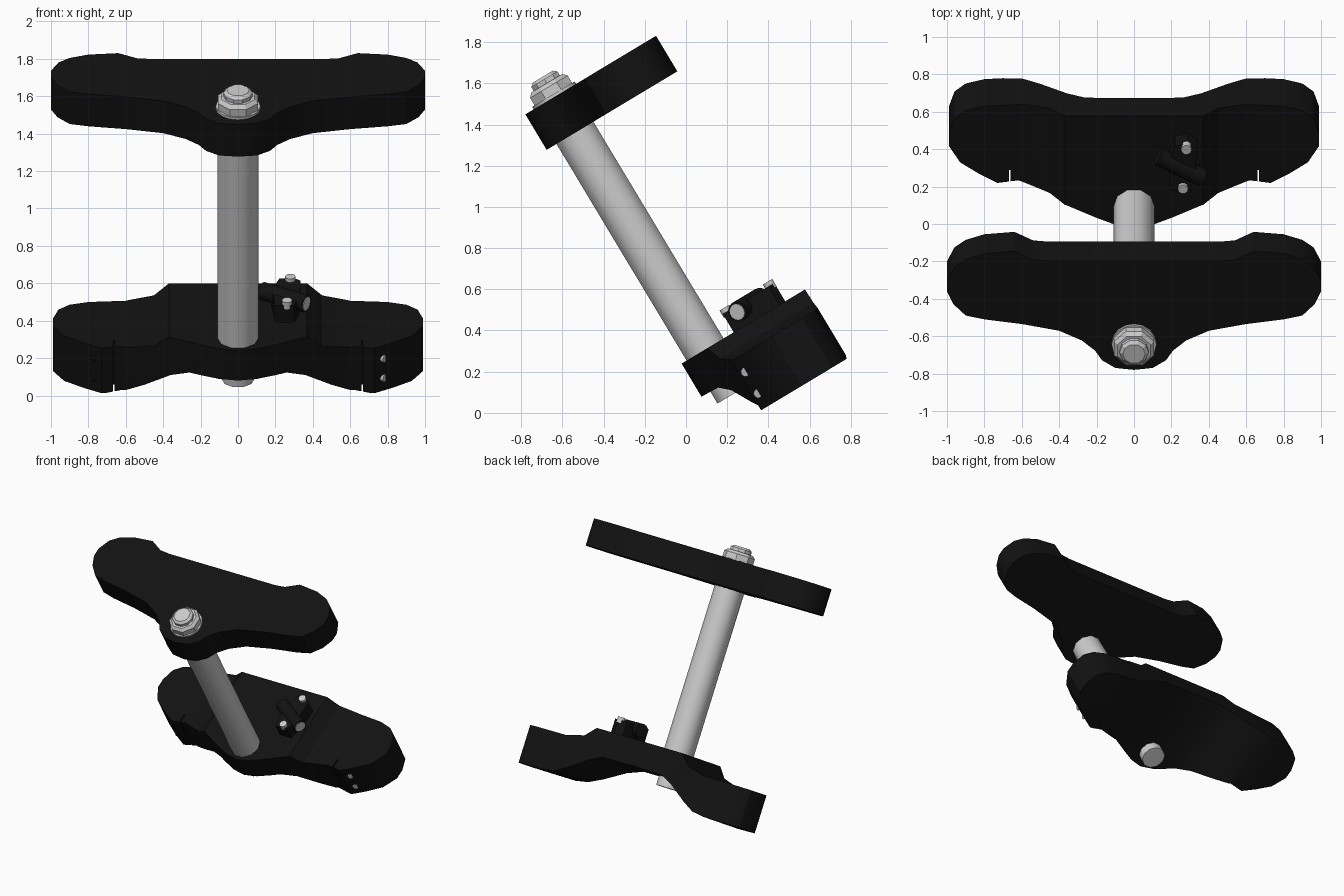
import bpy, bmesh
from math import radians, pi, cos, sin
from mathutils import Matrix, Vector

if "Cube" in bpy.data.objects:
    bpy.data.objects.remove(bpy.data.objects["Cube"])

# Everything is modelled upright in local (x, v, w), then raked back
RAKE = Matrix.Rotation(radians(31), 4, 'X')


def material(name, rgb):
    m = bpy.data.materials.new(name)
    m.diffuse_color = (*rgb, 1)
    m.use_nodes = True
    m.node_tree.nodes["Principled BSDF"].inputs["Base Color"].default_value = m.diffuse_color
    return m


BLACK = material("black_anodised", (0.006, 0.006, 0.006))


def finish(name, bm, mat=None, angle=30):
    bmesh.ops.recalc_face_normals(bm, faces=bm.faces)
    me = bpy.data.meshes.new(name)
    bm.to_mesh(me)
    bm.free()
    ob = bpy.data.objects.new(name, me)
    bpy.context.collection.objects.link(ob)
    if mat:
        me.materials.append(mat)
    bpy.ops.object.select_all(action='DESELECT')
    ob.select_set(True)
    bpy.context.view_layer.objects.active = ob
    bpy.ops.object.shade_smooth_by_angle(angle=radians(angle))
    return ob


def prism(points, direction):
    bm = bmesh.new()
    f = bm.faces.new([bm.verts.new(p) for p in points])
    ext = bmesh.ops.extrude_face_region(bm, geom=[f])
    bmesh.ops.translate(bm, vec=direction,
                        verts=[e for e in ext["geom"] if isinstance(e, bmesh.types.BMVert)])
    return bm


def mirrored(half):
    # half profile starts and may end on x = 0
    return half + [(-x, y) for x, y in reversed(half) if x > 0]


def lathe(name, sides, rings, loc, axis=(0, 0, 1), mat=None, phase=0, angle=40):
    # rings are (radius, height) along the axis, capped at both ends
    bm = bmesh.new()
    loops = [[bm.verts.new((r * cos(phase + 2 * pi * i / sides),
                            r * sin(phase + 2 * pi * i / sides), h))
              for i in range(sides)] for r, h in rings]
    for a, b in zip(loops, loops[1:]):
        for i in range(sides):
            j = (i + 1) % sides
            bm.faces.new((a[i], a[j], b[j], b[i]))
    bm.faces.new(loops[0])
    bm.faces.new(loops[-1])
    rot = Vector((0, 0, 1)).rotation_difference(Vector(axis)).to_matrix().to_4x4()
    bm.transform(RAKE @ Matrix.Translation(loc) @ rot)
    return finish(name, bm, mat, angle)


def boolean(ob, cutter, op):
    m = ob.modifiers.new("cut", 'BOOLEAN')
    m.object, m.operation, m.solver = cutter, op, 'EXACT'
    bpy.context.view_layer.objects.active = ob
    bpy.ops.object.modifier_apply(modifier=m.name)
    bpy.data.objects.remove(cutter)


# Upper clamp plate
upper = [(0, .078), (.10, .09), (.17, .137), (.21, .20), (.28, .262), (.4, .322),
         (.6, .364), (.8, .393), (.9, .417), (.965, .487), (1, .568), (1, .634),
         (.96, .721), (.9, .768), (.8, .803), (.64, .818), (.60, .797), (.54, .765),
         (.46, .757)]
bm = prism([(x, v, 1.443) for x, v in mirrored(upper)], (0, 0, .201))
bm.transform(RAKE)
finish("upper_clamp", bm, BLACK)

# Lower clamp: plan outline intersected with stepped front profile
plan = [(0, .105), (.10, .125), (.2, .168), (.36, .246), (.5, .295), (.62, .335),
        (.73, .319), (.83, .377), (.93, .447), (.99, .55), (.99, .625), (.96, .72),
        (.9, .77), (.8, .797), (.58, .81), (.35, .803)]
front = [(0, .03), (.26, .025), (.36, -.02), (.5, -.11), (.6, -.163), (.7, -.177),
         (1.1, -.177), (1.1, .103), (.6, .105), (.45, .14), (.37, .216)]
lower = finish("lower_clamp", prism([(x, v, -.4) for x, v in mirrored(plan)], (0, 0, 1)), BLACK)
boolean(lower, finish("profile", prism([(x, -.1, w) for x, w in mirrored(front)],
                                       (0, 1.2, 0))), 'INTERSECT')
# Pinch slits in the fork clamps
for s in (-1, 1):
    slit = prism([(s * .665 - .004, .2, -.3), (s * .665 + .004, .2, -.3),
                  (s * .665 + .004, .4, -.3), (s * .665 - .004, .4, -.3)], (0, 0, .6))
    boolean(lower, finish("slit", slit), 'DIFFERENCE')
lower.data.transform(RAKE)
bpy.ops.object.select_all(action='DESELECT')
lower.select_set(True)
bpy.context.view_layer.objects.active = lower
bpy.ops.object.shade_smooth_by_angle(angle=radians(30))

# Steering stem and its lower end
lathe("steering_stem", 10, [(.11, .1), (.11, 1.46)], (0, .238, 0))
lathe("stem_end", 10, [(.088, -.04), (.088, .12)], (0, .238, 0))

# Stem nut: washer, hex and cap
lathe("stem_washer", 16, [(.12, 1.64), (.12, 1.658)], (0, .245, 0))
lathe("stem_nut", 8, [(.115, 1.658), (.115, 1.70), (.095, 1.72)], (0, .245, 0), angle=20,
      phase=pi / 8)
lathe("stem_cap", 10, [(.078, 1.72), (.078, 1.742), (.06, 1.757)], (0, .245, 0), angle=20)

# Pinch bolts at the outer front of each fork clamp
for s, side, mat in ((1, "right", None), (-1, "left", BLACK)):
    for k, w in enumerate((.022, -.099)):
        lathe(f"pinch_bolt_{side}_{k}", 10, [(.022, -.05), (.022, .008)],
              (s * .778, .35, w), (s * .85, -.5, 0), mat)

# Steering lock: body block, lock barrel, key face and two bolts
body = [(.20, .40), (.30, .40), (.33, .50), (.335, .66), (.29, .692), (.22, .68), (.18, .56)]
bm = prism([(x, v, .19) for x, v in body], (0, 0, .13))
bm.transform(RAKE)
finish("lock_body", bm, BLACK)
barrel_axis = (.87, -.49, 0)
lathe("lock_barrel", 14, [(.05, -.27), (.05, 0)], (.365, .467, .292), barrel_axis, BLACK)
lathe("lock_face", 14, [(.04, -.02), (.04, .004)], (.365, .467, .292), barrel_axis)
for k, (x, v) in enumerate(((.262, .422), (.28, .667))):
    lathe(f"lock_bolt_{k}", 10, [(.028, .30), (.028, .342)], (x, v, 0))
